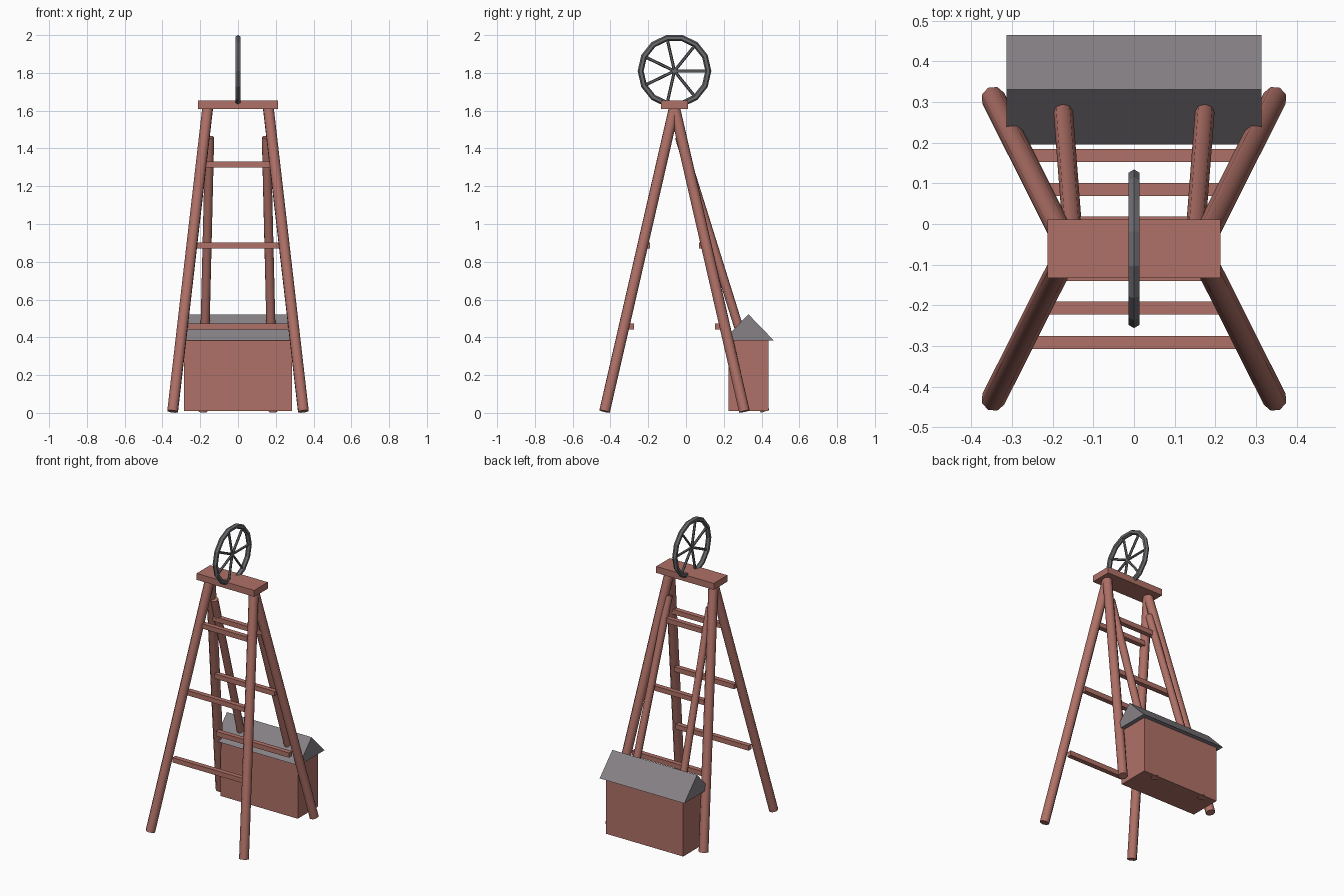
import bpy, bmesh, math
from mathutils import Vector

if "Cube" in bpy.data.objects:
    bpy.data.objects.remove(bpy.data.objects["Cube"])


def material(name, rgb):
    m = bpy.data.materials.new(name)
    m.diffuse_color = (*rgb, 1)
    m.use_nodes = True
    m.node_tree.nodes["Principled BSDF"].inputs["Base Color"].default_value = m.diffuse_color
    return m


BRICK = material("faded red timber", (0.43, 0.165, 0.136))
ROOF = material("roof grey", (0.238, 0.22, 0.238))
IRON = material("wheel iron", (0.15, 0.145, 0.157))
CY = -0.061          # y centre of the tower


def finish(name, bm, mat, smooth=False):
    bmesh.ops.recalc_face_normals(bm, faces=bm.faces)
    me = bpy.data.meshes.new(name)
    bm.to_mesh(me)
    bm.free()
    me.materials.append(mat)
    ob = bpy.data.objects.new(name, me)
    bpy.context.collection.objects.link(ob)
    if smooth:
        bpy.ops.object.select_all(action='DESELECT')
        ob.select_set(True)
        bpy.context.view_layer.objects.active = ob
        bpy.ops.object.shade_smooth_by_angle(angle=math.radians(50))
    return ob


def box(name, lo, hi, mat):
    bm = bmesh.new()
    bmesh.ops.create_cube(bm, size=1)
    lo, hi = Vector(lo), Vector(hi)
    for v in bm.verts:
        v.co = (lo + hi) / 2 + v.co * (hi - lo)
    return finish(name, bm, mat)


def pole(name, a, b, r, mat, sides=8):
    a, b = Vector(a), Vector(b)
    bm = bmesh.new()
    bmesh.ops.create_cone(bm, cap_ends=True, segments=sides, radius1=r, radius2=r,
                          depth=(b - a).length)
    rot = (b - a).to_track_quat('Z', 'Y')
    for v in bm.verts:
        v.co = (a + b) / 2 + rot @ v.co
    return finish(name, bm, mat, True)


# four splayed legs and two rear braces
for sx, side in ((-1, "left"), (1, "right")):
    for sy, end in ((-1, "front"), (1, "back")):
        pole(f"{end}_{side}_leg", (sx * 0.346, CY + sy * 0.37, 0.008),
             (sx * 0.16, CY, 1.62), 0.03, BRICK)
    pole(f"{side}_rear_brace", (sx * 0.185, 0.418, 0.008),
         (sx * 0.15, -0.035, 1.46), 0.024, BRICK)

# cross rungs on front and back
for i, (z, off, half) in enumerate(((0.457, 0.230, 0.27), (0.887, 0.146, 0.222), (1.315, 0.063, 0.18))):
    for sy, end in ((-1, "front"), (1, "back")):
        y = CY + sy * off
        box(f"{end}_rung_{i + 1}", (-half, y - 0.016, z - 0.016), (half, y + 0.016, z + 0.016), BRICK)

# top platform
box("top_platform", (-0.213, CY - 0.072, 1.61), (0.213, CY + 0.072, 1.653), BRICK)

# shed walls and gabled roof
box("shed_walls", (-0.285, 0.224, 0.01), (0.285, 0.437, 0.385), BRICK)
bm = bmesh.new()
gable = [bm.verts.new((-0.313, y, z)) for y, z in ((0.196, 0.383), (0.465, 0.383), (0.3305, 0.522))]
face = bm.faces.new(gable)
ext = bmesh.ops.extrude_face_region(bm, geom=[face], use_keep_orig=True)
bmesh.ops.translate(bm, vec=(0.626, 0, 0),
                    verts=[g for g in ext["geom"] if isinstance(g, bmesh.types.BMVert)])
finish("shed_roof", bm, ROOF)

# winding wheel: 14-sided rim with hexagonal section
CZ, R, r, N, M = 1.81, 0.179, 0.016, 14, 6
bm = bmesh.new()
rings = []
for i in range(N):
    a = 2 * math.pi * i / N
    ring = []
    for j in range(M):
        b = 2 * math.pi * j / M
        d = R + r * math.cos(b)
        ring.append(bm.verts.new((r * math.sin(b), CY + d * math.cos(a), CZ + d * math.sin(a))))
    rings.append(ring)
for i in range(N):
    p, q = rings[i], rings[(i + 1) % N]
    for j in range(M):
        k = (j + 1) % M
        bm.faces.new((p[j], p[k], q[k], q[j]))
finish("wheel_rim", bm, IRON)

# seven spokes
for i in range(7):
    a = 2 * math.pi * i / 7
    pole(f"wheel_spoke_{i + 1}", (0, CY, CZ),
         (0, CY + R * math.cos(a), CZ + R * math.sin(a)), 0.008, IRON, 6)
